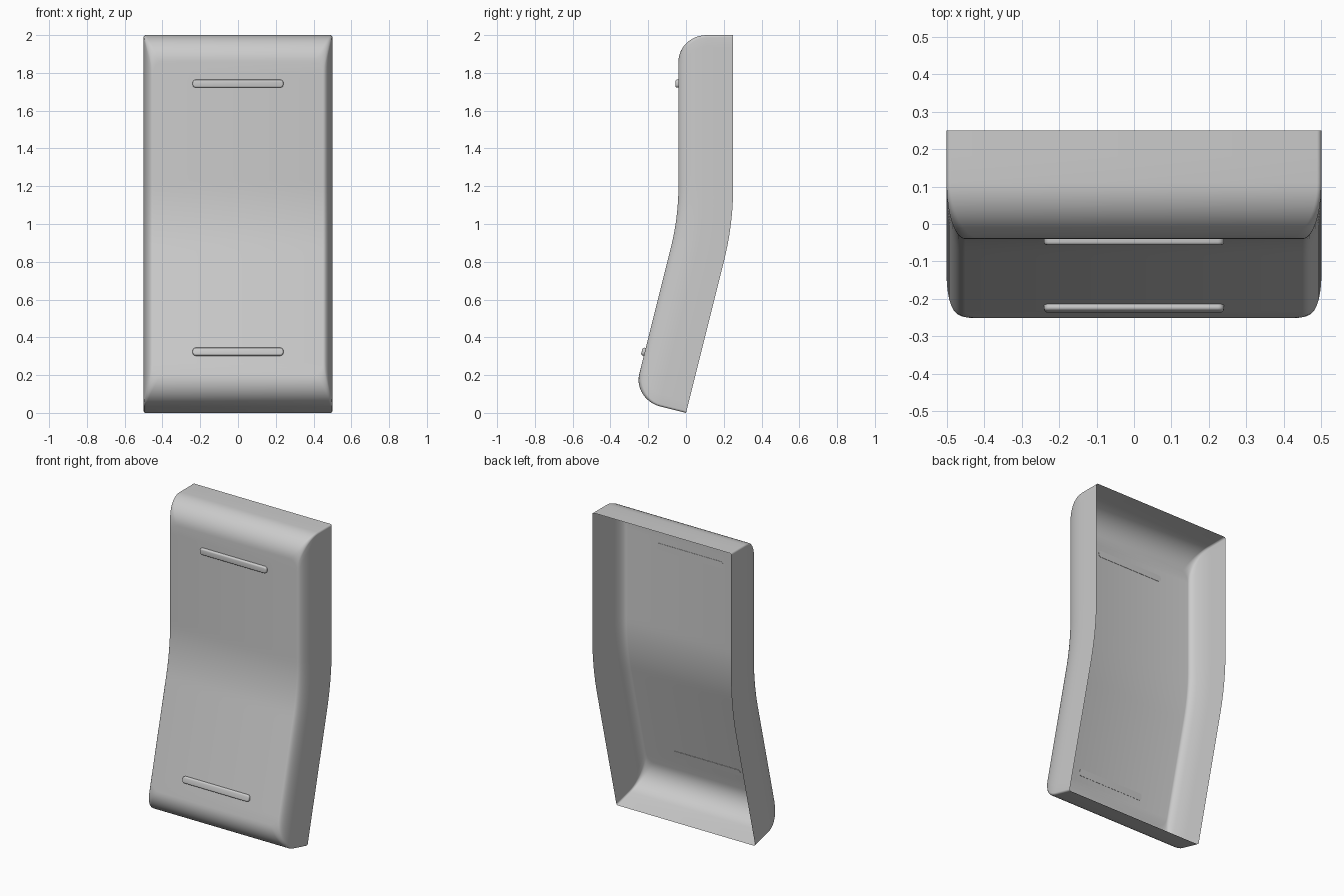
import bpy, bmesh, math
from mathutils import Vector, Matrix

if "Cube" in bpy.data.objects:
    bpy.data.objects.remove(bpy.data.objects["Cube"])

grey = bpy.data.materials.new("plain grey")
grey.use_nodes = True
colour = (0.6, 0.6, 0.6, 1)
grey.diffuse_color = colour
grey.node_tree.nodes["Principled BSDF"].inputs["Base Color"].default_value = colour

# Bent spine of the open back: straight slope, arc, straight upright
LEAN = math.atan(0.25)
TANGENT = 0.2
RADIUS = TANGENT / math.tan(LEAN / 2)
SLOPE = math.hypot(0.25, 1) - TANGENT
ARC = RADIUS * LEAN
LENGTH = SLOPE + ARC + 1 - TANGENT
HALF_W, DEPTH = 0.5, 0.29


def bend(x, s, d):
    """Point at distance s along the spine and d in front of it, with its lean."""
    a = LEAN - min(max(s - SLOPE, 0), ARC) / RADIUS
    if s < SLOPE:
        y, z = s * math.sin(LEAN), s * math.cos(LEAN)
    else:
        y = 0.25 - RADIUS * (1 - math.cos(a))
        z = 1 + TANGENT - RADIUS * math.sin(a) + max(s - SLOPE - ARC, 0)
    return Vector((x, y - d * math.cos(a), z + d * math.sin(a))), a


def finish(name, bm, angle):
    bmesh.ops.recalc_face_normals(bm, faces=bm.faces)
    mesh = bpy.data.meshes.new(name)
    bm.to_mesh(mesh)
    bm.free()
    mesh.materials.append(grey)
    obj = bpy.data.objects.new(name, mesh)
    bpy.context.collection.objects.link(obj)
    bpy.ops.object.select_all(action="DESELECT")
    obj.select_set(True)
    bpy.context.view_layer.objects.active = obj
    bpy.ops.object.shade_smooth_by_angle(angle=math.radians(angle))
    return obj


def half_outline(k):
    """Right half of a rounded rectangle, bottom to top, shrunk by k."""
    w, low, high = HALF_W - 0.05 * k, 0.14 * k, LENGTH - 0.14 * k
    rx, rs = 0.012 + 0.035 * k, 0.012 + 0.05 * k
    corner = [math.pi / 2 * i / 6 for i in range(7)]
    pts = [(w - rx + rx * math.sin(a), low + rs - rs * math.cos(a)) for a in corner]
    n = 40
    pts += [(w, low + rs + (high - low - 2 * rs) * i / n) for i in range(1, n)]
    pts += [(w - rx + rx * math.cos(a), high - rs + rs * math.sin(a)) for a in corner]
    return pts


# Open shell: outlines stacked from the rim to the rounded front
levels = [(0, 0), (0.07, 0)]
for i in range(13):
    t = math.pi / 2 * i / 12
    levels.append((DEPTH - 0.15 * (1 - math.sin(t)), 1 - math.cos(t)))

bm = bmesh.new()
rings = []
for d, k in levels:
    half = half_outline(k)
    right = [bm.verts.new(bend(x, s, d)[0]) for x, s in half]
    left = [bm.verts.new(bend(-x, s, d)[0]) for x, s in half]
    rings.append((right, left))
for (r0, l0), (r1, l1) in zip(rings, rings[1:]):
    a, b = r0 + l0[::-1], r1 + l1[::-1]
    for i in range(len(a)):
        j = (i + 1) % len(a)
        bm.faces.new((a[i], a[j], b[j], b[i]))
right, left = rings[-1]
for i in range(len(right) - 1):
    bm.faces.new((right[i], right[i + 1], left[i + 1], left[i]))
shell = finish("shell", bm, 50)

# Slim rounded bars set into the front, just showing through inside
for name, s in (("upper_bar", LENGTH - 0.257), ("lower_bar", 0.26)):
    bm = bmesh.new()
    bmesh.ops.create_cube(bm, size=1)
    bmesh.ops.scale(bm, vec=(0.48, 0.018, 0.042), verts=bm.verts)
    upright = [e for e in bm.edges if abs((e.verts[0].co - e.verts[1].co).y) > 0.01]
    bmesh.ops.bevel(bm, geom=upright, offset=0.016, segments=5, profile=0.5, affect="EDGES")
    front = [e for e in bm.edges if all(v.co.y < 0 for v in e.verts)]
    bmesh.ops.bevel(bm, geom=front, offset=0.008, segments=3, profile=0.5, affect="EDGES")
    centre, lean = bend(0, s, DEPTH + 0.007)
    bar = finish(name, bm, 40)
    bar.matrix_world = Matrix.Translation(centre) @ Matrix.Rotation(-lean, 4, "X")
